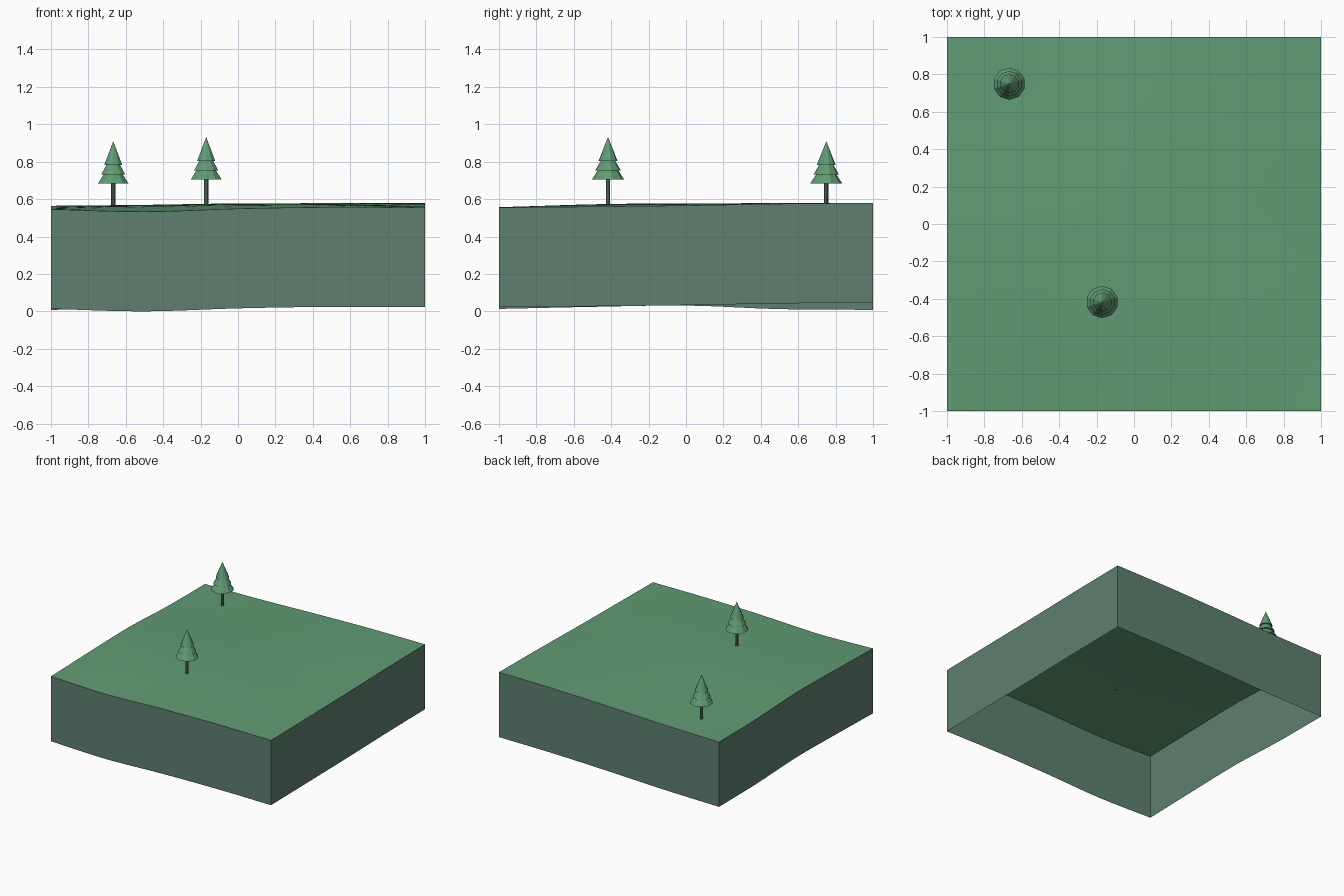
import bpy, bmesh, math

old = bpy.data.objects.get("Cube")
if old:
    bpy.data.objects.remove(old, do_unlink=True)


def material(name, rgb):
    m = bpy.data.materials.new(name)
    m.use_nodes = True
    m.diffuse_color = (*rgb, 1)
    m.node_tree.nodes["Principled BSDF"].inputs["Base Color"].default_value = (*rgb, 1)
    return m


GRASS = material("leaf green", (0.12, 0.33, 0.175))
EARTH = material("grey green", (0.112, 0.216, 0.162))


def finish(bm, name, mat, smooth=False):
    mesh = bpy.data.meshes.new(name)
    bm.to_mesh(mesh)
    bm.free()
    mesh.materials.append(mat)
    for p in mesh.polygons:
        p.use_smooth = smooth
    ob = bpy.data.objects.new(name, mesh)
    bpy.context.collection.objects.link(ob)
    return ob


# Rolling ground heights in thousandths: rows run front to back, columns left to right
HEIGHTS = [
    [547, 534, 550, 558, 556],
    [558, 563, 572, 572, 561],
    [565, 570, 578, 576, 567],
    [546, 557, 573, 580, 576],
    [542, 550, 566, 578, 581],
]
DEPTH = 0.533
STEPS = 20


def spline(vals, t):
    """Smooth curve through evenly spaced values, t from -1 to 1."""
    u = (t + 1) / 2 * (len(vals) - 1)
    i = min(int(u), len(vals) - 2)
    f = u - i
    b, c = vals[i], vals[i + 1]
    a = vals[i - 1] if i else 2 * b - c
    d = vals[i + 2] if i + 2 < len(vals) else 2 * c - b
    return b + f / 2 * (c - a + f * (2*a - 5*b + 4*c - d + f * (3*b - a - 3*c + d)))


def ground(x, y):
    return spline([spline(row, x) for row in HEIGHTS], y) / 1000


# Grass sheet
bm = bmesh.new()
bmesh.ops.create_grid(bm, x_segments=STEPS, y_segments=STEPS, size=1)
for v in bm.verts:
    v.co.z = ground(v.co.x, v.co.y)
floor = min(v.co.z for v in bm.verts) - DEPTH
for v in bm.verts:
    v.co.z -= floor
finish(bm, "grass_top", GRASS, smooth=True)

# Earth walls of constant depth, open underneath
bm = bmesh.new()
corners = [(-1, -1), (1, -1), (1, 1), (-1, 1)]
for i, (ax, ay) in enumerate(corners):
    bx, by = corners[(i + 1) % 4]
    previous = None
    for k in range(STEPS + 1):
        t = k / STEPS
        x, y = ax + (bx - ax) * t, ay + (by - ay) * t
        z = ground(x, y) - floor
        pair = bm.verts.new((x, y, z - DEPTH)), bm.verts.new((x, y, z))
        if previous:
            bm.faces.new((previous[0], pair[0], pair[1], previous[1]))
        previous = pair
finish(bm, "earth_walls", EARTH)


def frustum(bm, x, y, low, high, r_low, r_high, sides):
    geo = bmesh.ops.create_cone(bm, cap_ends=True, segments=sides,
                                radius1=r_low, radius2=r_high, depth=high - low)
    bmesh.ops.translate(bm, verts=geo["verts"], vec=(x, y, (low + high) / 2))


# Fir trees: tiers are (bottom, top, lower radius, upper radius) above the ground
TIERS = [(0.135, 0.19, 0.086, 0.05), (0.183, 0.24, 0.068, 0.035), (0.233, 0.361, 0.051, 0)]
for name, x, y in [("back_tree", -0.667, 0.75), ("front_tree", -0.17, -0.417)]:
    base = ground(x, y) - floor
    bm = bmesh.new()
    frustum(bm, x, y, base - 0.01, base + 0.14, 0.011, 0.011, 8)
    finish(bm, name + "_trunk", EARTH)
    bm = bmesh.new()
    for low, high, r_low, r_high in TIERS:
        frustum(bm, x, y, base + low, base + high, r_low, r_high, 10)
    finish(bm, name + "_foliage", GRASS)
